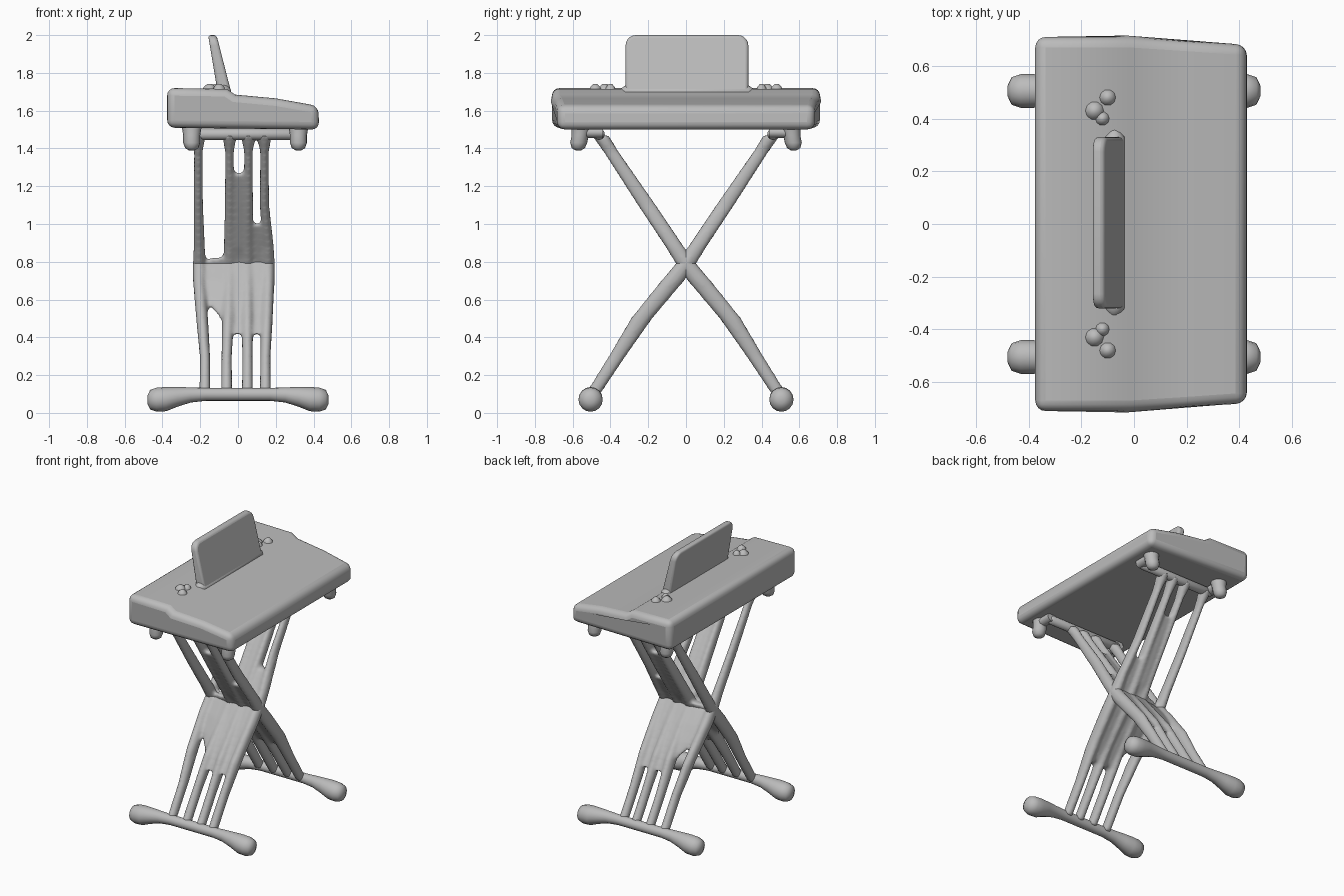
import bpy, bmesh, math
from mathutils import Vector

old = bpy.data.objects.get("Cube")
if old:
    bpy.data.objects.remove(old, do_unlink=True)

GREY = (0.5, 0.5, 0.5, 1)
mat = bpy.data.materials.new("plain grey")
mat.use_nodes = True
mat.diffuse_color = GREY
mat.node_tree.nodes["Principled BSDF"].inputs["Base Color"].default_value = GREY


def finish(name, bm, bevel=0, segments=3, angle=40):
    """Turn a bmesh into a smooth shaded object, optionally with rounded edges."""
    bmesh.ops.recalc_face_normals(bm, faces=bm.faces)
    mesh = bpy.data.meshes.new(name)
    bm.to_mesh(mesh)
    bm.free()
    mesh.materials.append(mat)
    obj = bpy.data.objects.new(name, mesh)
    bpy.context.collection.objects.link(obj)
    if bevel:
        mod = obj.modifiers.new("rounded edges", "BEVEL")
        mod.width, mod.segments = bevel, segments
        mod.limit_method, mod.angle_limit = "ANGLE", math.radians(35)
    bpy.ops.object.select_all(action="DESELECT")
    obj.select_set(True)
    bpy.context.view_layer.objects.active = obj
    bpy.ops.object.shade_smooth_by_angle(angle=math.radians(angle))
    return obj


def loft(bm, sections, u, v, sides=16):
    """Skin ellipses given as (centre, radius along u, radius along v)."""
    rings = []
    for centre, ru, rv in sections:
        ring = []
        for i in range(sides):
            a = math.tau * i / sides
            ring.append(bm.verts.new(Vector(centre) + u * ru * math.cos(a) + v * rv * math.sin(a)))
        rings.append(ring)
    for a, b in zip(rings, rings[1:]):
        for i in range(sides):
            j = (i + 1) % sides
            bm.faces.new((a[i], a[j], b[j], b[i]))
    bm.faces.new(rings[0])
    bm.faces.new(rings[-1])


X, Y, Z = Vector((1, 0, 0)), Vector((0, 1, 0)), Vector((0, 0, 1))

# Keyboard case: side profile extruded along its length, narrowing to the key side
profile = [(-0.375, 1.51), (-0.375, 1.72), (-0.06, 1.715), (-0.015, 1.685),
           (0.2, 1.665), (0.425, 1.625), (0.43, 1.5)]
bm = bmesh.new()
face = bm.faces.new([bm.verts.new((x, -1, z)) for x, z in profile])
ext = bmesh.ops.extrude_face_region(bm, geom=[face])
for v in ext["geom"]:
    if isinstance(v, bmesh.types.BMVert):
        v.co.y = 1
for v in bm.verts:
    v.co.y *= 0.71 - 0.03 * max(0, v.co.x) / 0.43
finish("keyboard_case", bm, 0.04, 4, 60)

# Music rest: upright plate with rounded top corners, leaning back
bm = bmesh.new()
bmesh.ops.create_cube(bm, size=1)
for v in bm.verts:
    v.co = Vector((v.co.x * 0.05, v.co.y * 0.65 + 0.005, 1.83 + v.co.z * 0.34))
top = [e for e in bm.edges if all(v.co.z > 1.9 for v in e.verts)
       and abs(e.verts[0].co.y - e.verts[1].co.y) < 0.01]
bmesh.ops.bevel(bm, geom=top, offset=0.055, segments=5, affect="EDGES", profile=0.5)
for v in bm.verts:
    low = (2 - v.co.z) / 0.34
    v.co.x = v.co.x * (0.9 + 0.6 * low) - 0.136 + 0.072 * low
finish("music_rest", bm, 0.015, 3, 50)

# Low fairing where the rest meets the case
bm = bmesh.new()
loft(bm, [((-0.075, y, 1.695), r, r) for y, r in
          ((-0.36, 0.01), (-0.32, 0.04), (0.33, 0.04), (0.37, 0.01))], X, Z)
finish("rest_fairing", bm, angle=70)

# Small worn knobs on the rear shelf
for side, label in ((1, "back"), (-1, "front")):
    bm = bmesh.new()
    for x, y, r in ((-0.15, 0.43, 0.04), (-0.1, 0.48, 0.035), (-0.12, 0.4, 0.03)):
        loft(bm, [((x, side * y, 1.7 + h), r * s, r * s)
                  for h, s in ((0, 1), (0.025, 0.8), (0.042, 0.3))], X, Y, 10)
    finish("shelf_knobs_" + label, bm, angle=70)


# Leg path: sideways offset against height, one leg of the crossed pair
PATH = [(0.09, -0.5), (0.5, -0.235), (0.7, -0.07), (0.79, 0), (0.88, 0.06), (1.47, 0.455)]


def path_y(z):
    for (z0, y0), (z1, y1) in zip(PATH, PATH[1:]):
        if z <= z1:
            return y0 + (y1 - y0) * (z - z0) / (z1 - z0)
    return PATH[-1][1]


def strip(bm, side, rows):
    """Loft rows of (height, x, half width, half depth) along a leg."""
    loft(bm, [((x, side * path_y(z), z), w, d) for z, x, w, d in rows], X, Y)


# Each leg: four rods fused by webs around the crossing
for side, label in ((1, "front_to_back"), (-1, "back_to_front")):
    bm = bmesh.new()
    for low, mid, high in ((-0.175, -0.205, -0.21), (-0.06, -0.045, -0.045),
                           (0.05, 0.05, 0.055), (0.145, 0.16, 0.14)):
        strip(bm, side, [(0.09, low, 0.03, 0.04), (0.3, low, 0.028, 0.046),
                         (0.5, (low + mid) / 2, 0.032, 0.058), (0.7, mid, 0.034, 0.062),
                         (0.79, mid, 0.034, 0.055), (0.88, mid, 0.03, 0.05),
                         (1.1, high, 0.025, 0.05), (1.38, high, 0.023, 0.042),
                         (1.47, high, 0.04, 0.045)])
    # Full width web at the crossing, then narrower tongues above and below
    strip(bm, side, [(0.5, 0, 0.1, 0.02), (0.6, -0.01, 0.17, 0.04), (0.7, -0.02, 0.205, 0.05),
                     (0.78, -0.02, 0.2, 0.045), (0.82, -0.01, 0.14, 0.04)])
    strip(bm, side, [(0.42, 0, 0.06, 0.03), (0.6, 0, 0.07, 0.045), (0.88, 0.005, 0.075, 0.045),
                     (1.1, 0.005, 0.06, 0.04), (1.27, 0.005, 0.045, 0.03)])
    strip(bm, side, [(0.42, 0.1, 0.05, 0.03), (0.7, 0.11, 0.06, 0.045), (1.0, 0.1, 0.045, 0.03)])
    legs = finish("leg_rods_" + label, bm, angle=80)
    fuse = legs.modifiers.new("fuse", "REMESH")
    fuse.mode, fuse.voxel_size, fuse.use_smooth_shade = "VOXEL", 0.012, True
    soft = legs.modifiers.new("soften", "SMOOTH")
    soft.factor, soft.iterations = 0.5, 5

# Floor bars with swollen ends, and rails under the case with round stops
for side, label in ((1, "back"), (-1, "front")):
    bm = bmesh.new()
    half = [(0.48, 0.02, 0.07), (0.465, 0.052, 0.07), (0.43, 0.064, 0.07), (0.38, 0.064, 0.073),
            (0.32, 0.052, 0.085), (0.25, 0.04, 0.095), (0.17, 0.034, 0.098)]
    rows = [(-x, r, z) for x, r, z in half] + half[::-1]
    loft(bm, [((x, side * 0.505, z), r, r) for x, r, z in rows], Y, Z)
    finish("floor_bar_" + label, bm, angle=70)

    bm = bmesh.new()
    loft(bm, [((x, side * 0.46, 1.475), r, r) for x, r in
              ((-0.26, 0.015), (-0.24, 0.03), (0.31, 0.03), (0.33, 0.015))], Y, Z)
    finish("top_rail_" + label, bm, angle=70)

    for x, end in ((-0.245, "right"), (0.32, "left")):
        bm = bmesh.new()
        loft(bm, [((x, side * y, z), r, r) for y, z, r in
                  ((0.57, 1.39, 0.015), (0.57, 1.402, 0.035), (0.568, 1.43, 0.045),
                   (0.56, 1.47, 0.045), (0.55, 1.53, 0.055))], X, Y)
        # Neck joining the stop to its rail
        loft(bm, [((x, side * y, 1.485), 0.035, 0.03) for y in (0.44, 0.57)], X, Z)
        finish("case_stop_" + label + "_" + end, bm, angle=70)
